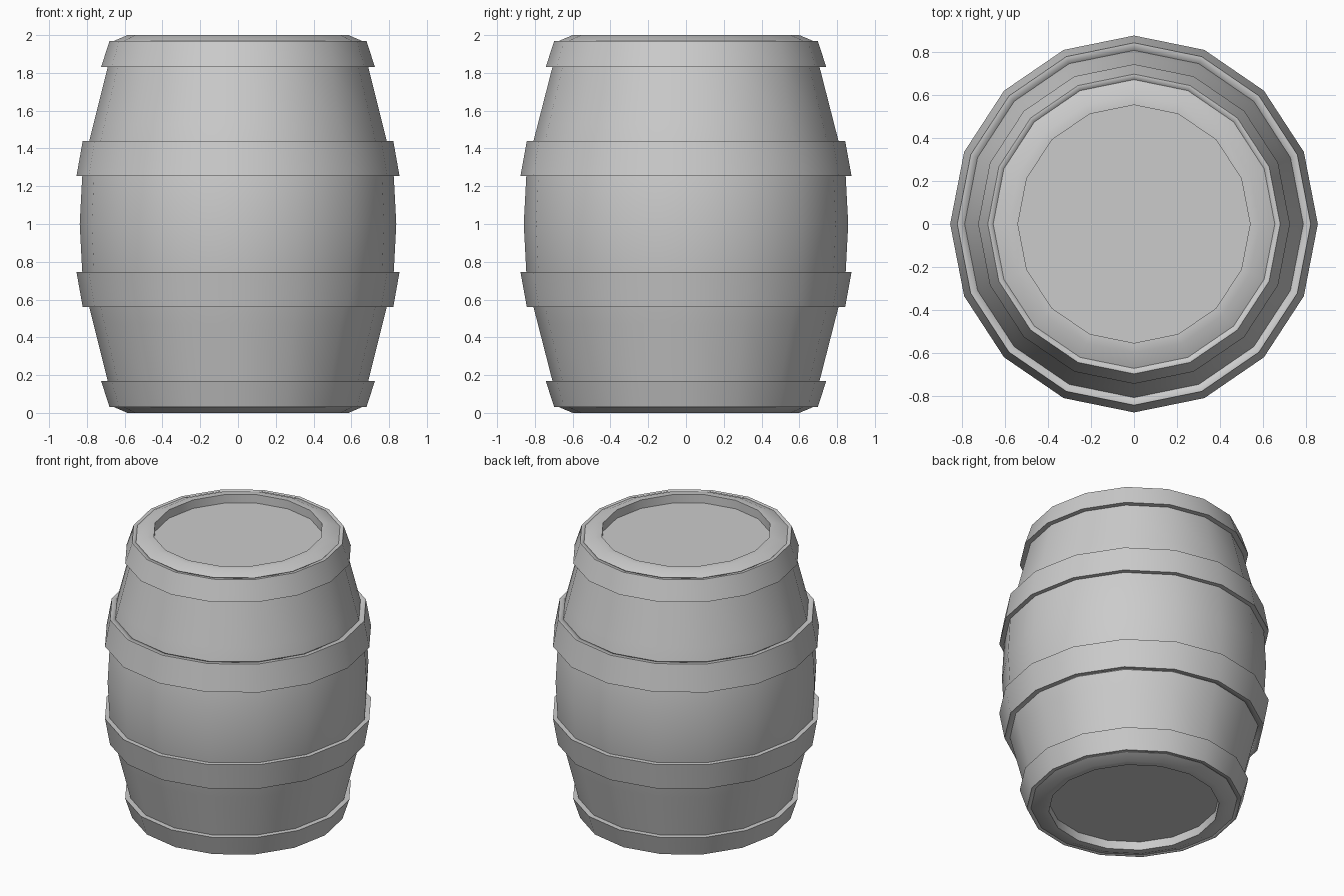
import bpy, bmesh
from math import cos, sin, pi, radians

if "Cube" in bpy.data.objects:
    bpy.data.objects.remove(bpy.data.objects["Cube"])

SIDES = 16
Y_STRETCH = 1.025   # barrel is very slightly deeper than wide


def lathe(name, profile):
    """Revolve (radius, z) points about z; radius 0 makes a closed cap."""
    bm = bmesh.new()
    rings = []
    for r, z in profile:
        if r == 0:
            rings.append(None)
            continue
        rings.append([bm.verts.new((r * cos(2 * pi * i / SIDES),
                                    r * sin(2 * pi * i / SIDES) * Y_STRETCH, z))
                      for i in range(SIDES)])
    for a, b in zip(rings, rings[1:]):
        if a is None or b is None:
            bm.faces.new(a or b)
            continue
        for i in range(SIDES):
            j = (i + 1) % SIDES
            bm.faces.new((a[i], a[j], b[j], b[i]))
    bmesh.ops.recalc_face_normals(bm, faces=bm.faces)
    mesh = bpy.data.meshes.new(name)
    bm.to_mesh(mesh)
    bm.free()
    obj = bpy.data.objects.new(name, mesh)
    bpy.context.collection.objects.link(obj)
    bpy.ops.object.select_all(action='DESELECT')
    obj.select_set(True)
    bpy.context.view_layer.objects.active = obj
    bpy.ops.object.shade_smooth_by_angle(angle=radians(32))
    return obj


def flip(profile):
    return [(r, 2 - z) for r, z in reversed(profile)]


# barrel body with recessed lids, symmetric about z = 1
upper = [(0, 1.94), (0.54, 1.94), (0.54, 2.0), (0.585, 2.0), (0.655, 1.97),
         (0.69, 1.83), (0.765, 1.53), (0.79, 1.43), (0.825, 1.25)]
lathe("barrel_body", upper + [(0.838, 1.0)] + flip(upper))

# flared hoops: closed cross-sections (inner top, outer top, outer bottom, inner bottom)
hoops = {
    "rim_hoop": [(0.65, 1.97), (0.68, 1.97), (0.725, 1.83), (0.685, 1.83), (0.65, 1.97)],
    "belly_hoop": [(0.78, 1.44), (0.822, 1.44), (0.855, 1.255), (0.815, 1.255), (0.78, 1.44)],
}
for name, section in hoops.items():
    for side, prof in (("upper", section), ("lower", flip(section))):
        obj = lathe(f"{side}_{name}", prof)
        # weld the seam where the section closes
        bm = bmesh.new()
        bm.from_mesh(obj.data)
        bmesh.ops.remove_doubles(bm, verts=bm.verts, dist=1e-5)
        bmesh.ops.recalc_face_normals(bm, faces=bm.faces)
        bm.to_mesh(obj.data)
        bm.free()
